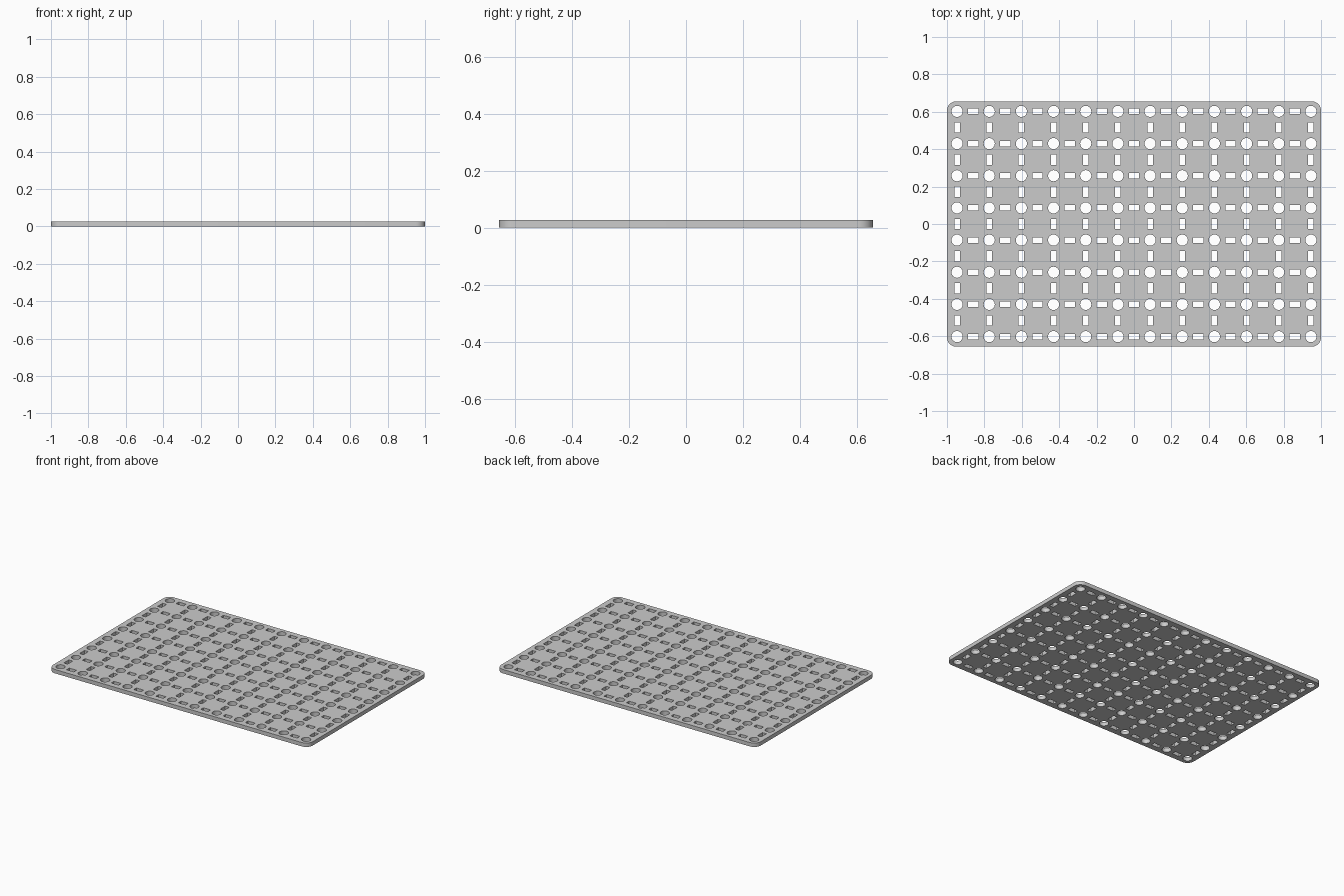
import bpy
from math import sin, cos, pi

if "Cube" in bpy.data.objects:
    bpy.data.objects.remove(bpy.data.objects["Cube"])

HX, HY, THICK = 1.0, 0.656, 0.027
PITCH, NX, NY = 0.172, 12, 8
HOLE_R, SLOT_L, SLOT_W, CORNER_R = 0.03, 0.056, 0.03, 0.05

curve = bpy.data.curves.new("perforated_plate", 'CURVE')
curve.dimensions = '2D'
curve.fill_mode = 'BOTH'
curve.extrude = THICK / 2


def outline(points):
    s = curve.splines.new('POLY')
    s.points.add(len(points) - 1)
    for p, (x, y) in zip(s.points, points):
        p.co = (x, y, 0, 1)
    s.use_cyclic_u = True


def arc(cx, cy, r, start, sweep, n):
    return [(cx + r * cos(start + sweep * i / n), cy + r * sin(start + sweep * i / n))
            for i in range(n)]


def slot(cx, cy, w, h):
    outline([(cx + sx * w / 2, cy + sy * h / 2)
             for sx, sy in ((-1, -1), (1, -1), (1, 1), (-1, 1))])


# Rounded plate border
border = []
for k, (sx, sy) in enumerate(((1, 1), (-1, 1), (-1, -1), (1, -1))):
    cx, cy = sx * (HX - CORNER_R), sy * (HY - CORNER_R)
    border += arc(cx, cy, CORNER_R, k * pi / 2, pi / 2, 8)
    a = (k + 1) * pi / 2
    border.append((cx + CORNER_R * cos(a), cy + CORNER_R * sin(a)))
outline(border)

# Round holes on the grid, with slots midway between neighbours
for i in range(NX):
    for j in range(NY):
        x, y = (i - (NX - 1) / 2) * PITCH, (j - (NY - 1) / 2) * PITCH
        outline(arc(x, y, HOLE_R, 0, 2 * pi, 16))
        if i < NX - 1:
            slot(x + PITCH / 2, y, SLOT_L, SLOT_W)
        if j < NY - 1:
            slot(x, y + PITCH / 2, SLOT_W, SLOT_L)

# Turn the filled profile into a mesh standing on the ground
plate = bpy.data.objects.new("perforated_plate", curve)
bpy.context.collection.objects.link(plate)
plate.location.z = THICK / 2
bpy.context.view_layer.objects.active = plate
plate.select_set(True)
bpy.ops.object.convert(target='MESH')
bpy.ops.object.mode_set(mode='EDIT')
bpy.ops.mesh.select_all(action='SELECT')
bpy.ops.mesh.remove_doubles(threshold=0.0001)
bpy.ops.mesh.normals_make_consistent(inside=False)
bpy.ops.object.mode_set(mode='OBJECT')
bpy.ops.object.shade_smooth_by_angle(angle=pi / 6)
